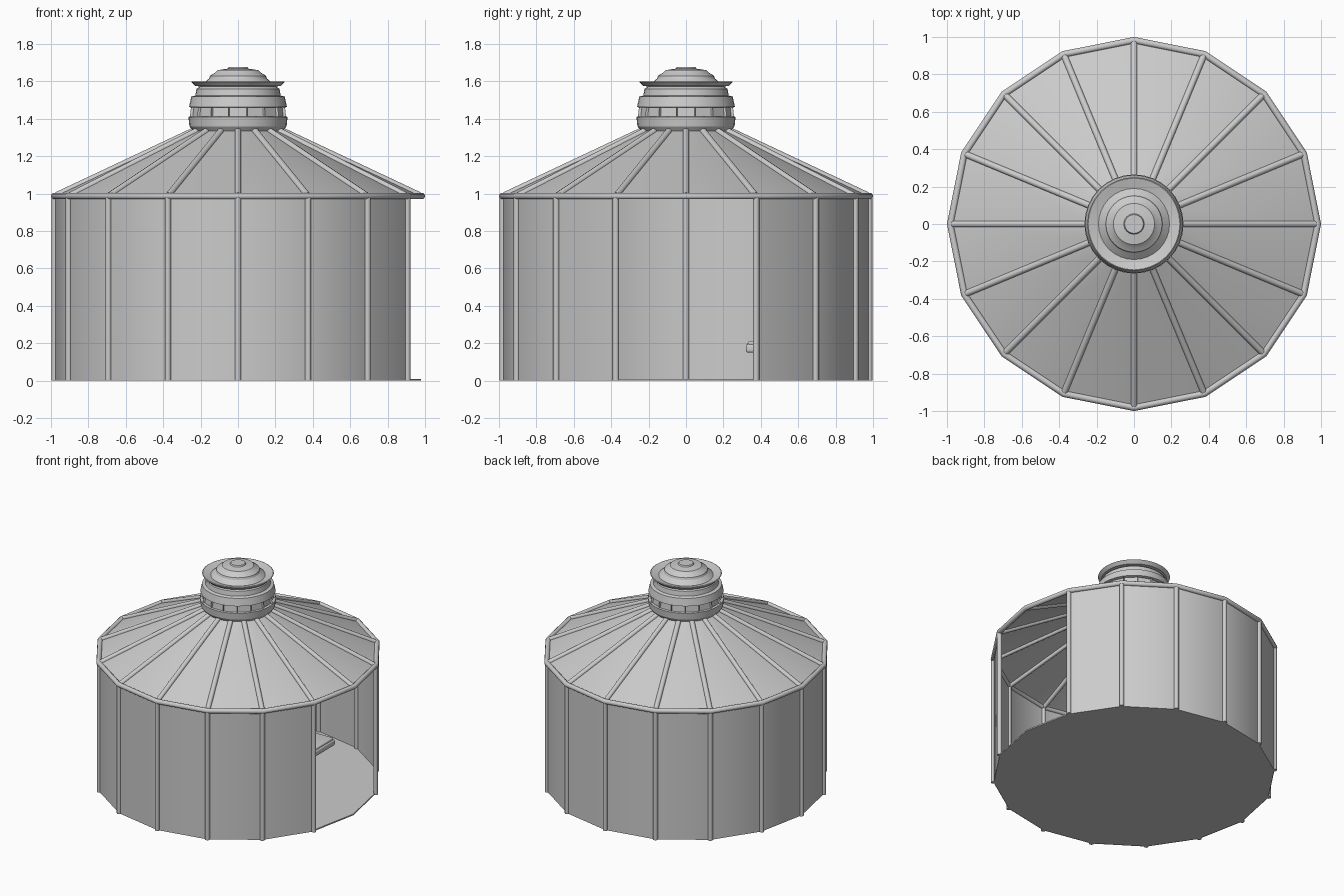
import bpy, bmesh, math
from mathutils import Vector

if "Cube" in bpy.data.objects:
    bpy.data.objects.remove(bpy.data.objects["Cube"])

N = 16
STEP = 2 * math.pi / N


def polar(r, k, z):
    return Vector((r * math.cos(k * STEP), r * math.sin(k * STEP), z))


def finish(bm, name, angle=30):
    me = bpy.data.meshes.new(name)
    bm.to_mesh(me)
    bm.free()
    ob = bpy.data.objects.new(name, me)
    bpy.context.collection.objects.link(ob)
    bpy.ops.object.select_all(action='DESELECT')
    ob.select_set(True)
    bpy.context.view_layer.objects.active = ob
    bpy.ops.object.shade_smooth_by_angle(angle=math.radians(angle))
    return ob


def lathe(bm, profile, n=N, skip=(), offset=0.0):
    """Revolve (r, z) points, leaving out the sectors in skip."""
    rings = [[bm.verts.new(polar(r, (k + offset) * N / n, z)) for k in range(n)]
             for r, z in profile]
    faces = []
    for a, b in zip(rings, rings[1:]):
        for k in range(n):
            if k not in skip:
                j = (k + 1) % n
                faces.append(bm.faces.new((a[k], a[j], b[j], b[k])))
    return rings, faces


def rod(bm, p, q, r, sides=10):
    d = q - p
    res = bmesh.ops.create_cone(bm, segments=sides, radius1=r, radius2=r,
                                depth=d.length, cap_ends=True)
    rot = d.to_track_quat('Z', 'Y')
    for v in res['verts']:
        v.co = rot @ v.co + (p + q) / 2


def box(name, lo, hi, bevel):
    bm = bmesh.new()
    bmesh.ops.create_cube(bm, size=1)
    for v in bm.verts:
        v.co = Vector([(l + h) / 2 + c * (h - l) for l, h, c in zip(lo, hi, v.co)])
    bmesh.ops.bevel(bm, geom=bm.edges[:], offset=bevel, segments=3,
                    affect='EDGES', profile=0.5)
    finish(bm, name)


# floor plate
bm = bmesh.new()
rings, _ = lathe(bm, [(0.978, 0), (0.978, 0.01)])
bm.faces.new(rings[0][::-1])
bm.faces.new(rings[1])
finish(bm, "floor")

# wall panels, open across the two sectors facing +x
bm = bmesh.new()
lathe(bm, [(0.98, 0), (0.98, 0.985)], skip=(0, N - 1))
bmesh.ops.delete(bm, geom=[v for v in bm.verts if not v.link_faces], context='VERTS')
finish(bm, "wall")

# wall posts
bm = bmesh.new()
for k in range(1, N):
    rod(bm, polar(0.98, k, 0), polar(0.98, k, 0.985), 0.017)
finish(bm, "wall_posts", 40)

# eave rail around the top of the wall
bm = bmesh.new()
circle = [(0.982 + 0.018 * math.cos(a), 0.987 + 0.018 * math.sin(a))
          for a in [i * math.pi / 5 for i in range(11)]]
lathe(bm, circle)
bmesh.ops.remove_doubles(bm, verts=bm.verts[:], dist=1e-5)
finish(bm, "eave_rail", 40)

# roof cone
bm = bmesh.new()
lathe(bm, [(0.98, 0.985), (0.22, 1.343)])
finish(bm, "roof")

# roof ribs
bm = bmesh.new()
for k in range(N):
    rod(bm, polar(0.97, k, 0.99), polar(0.22, k, 1.343), 0.018)
finish(bm, "roof_ribs", 40)

# vent collar
bm = bmesh.new()
lathe(bm, [(0.22, 1.335), (0.24, 1.335), (0.26, 1.36), (0.265, 1.41),
           (0.252, 1.413)], 32)
finish(bm, "vent_collar", 25)

# window band with recessed panes
bm = bmesh.new()
_, faces = lathe(bm, [(0.262, 1.41), (0.256, 1.463)], N, offset=0.5)
bmesh.ops.inset_individual(bm, faces=faces, thickness=0.008)
bmesh.ops.inset_individual(bm, faces=faces, thickness=0.001, depth=-0.015)
finish(bm, "vent_windows", 15)

# upper vent drum and neck
bm = bmesh.new()
lathe(bm, [(0.25, 1.46), (0.262, 1.463), (0.25, 1.518), (0.228, 1.525),
           (0.222, 1.56), (0.2, 1.575)], 32)
finish(bm, "vent_drum", 25)

# flared brim under the cap
bm = bmesh.new()
lathe(bm, [(0.2, 1.573), (0.228, 1.575), (0.25, 1.598), (0.245, 1.6),
           (0.19, 1.585)], 32)
finish(bm, "vent_brim", 25)

# stepped cap and knob
bm = bmesh.new()
rings, _ = lathe(bm, [(0.19, 1.585), (0.155, 1.615), (0.15, 1.63), (0.125, 1.645),
                      (0.11, 1.66), (0.055, 1.668), (0.05, 1.677)], 32)
bm.faces.new(rings[-1])
finish(bm, "vent_cap", 20)

# bunk inside, beside the opening
box("bunk_base", (-0.3, 0.32, 0.15), (0.4, 0.61, 0.195), 0.012)
box("bunk_mattress", (-0.29, 0.33, 0.185), (0.39, 0.60, 0.21), 0.008)
